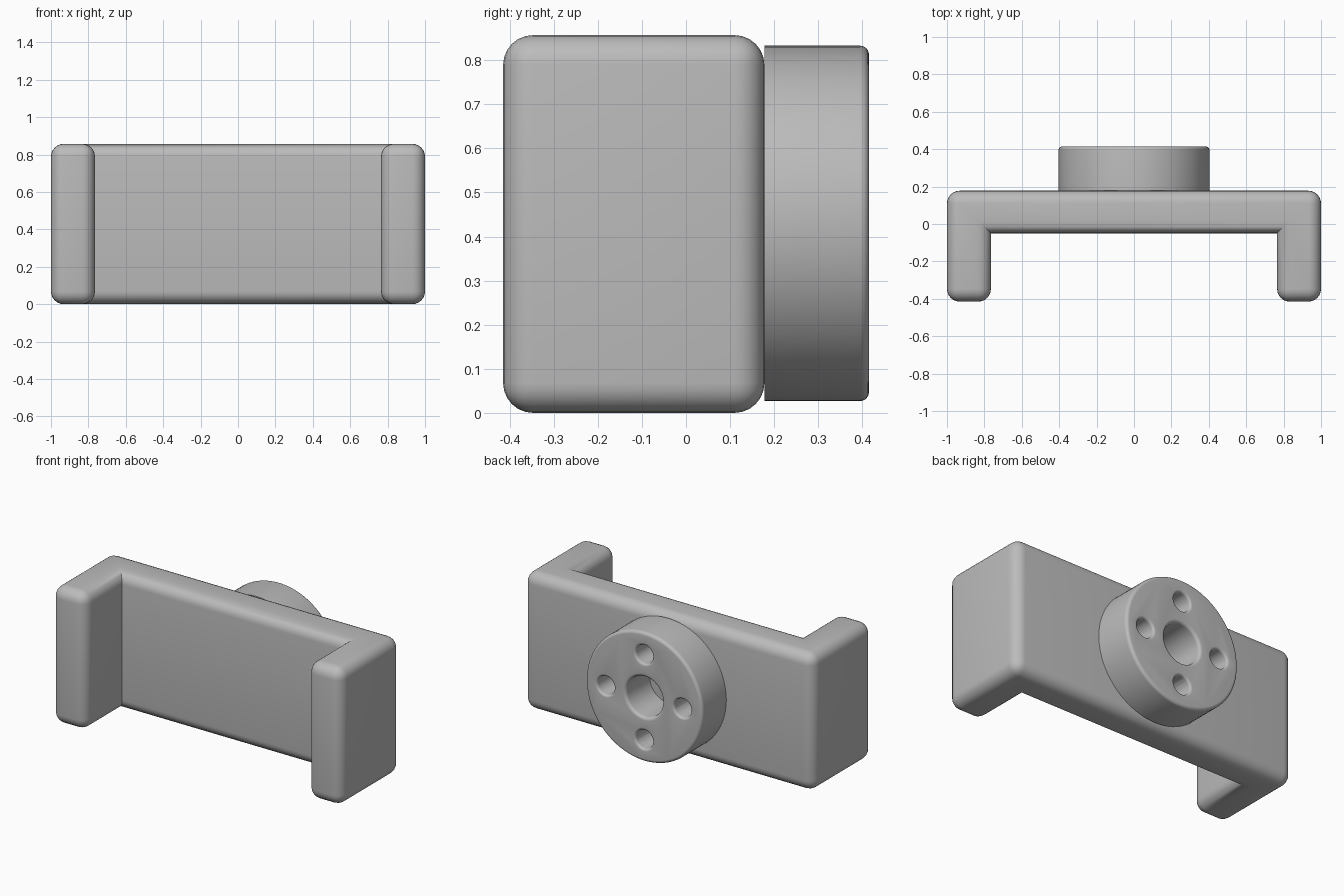
import bpy, bmesh, math
from mathutils import Vector, Matrix

cube = bpy.data.objects.get("Cube")
if cube:
    bpy.data.objects.remove(cube)

HEIGHT, BACK, MID_Z = 0.857, 0.178, 0.43

grey = bpy.data.materials.new("plain grey")
grey.use_nodes = True
grey.diffuse_color = (0.5, 0.5, 0.5, 1)
grey.node_tree.nodes["Principled BSDF"].inputs["Base Color"].default_value = (0.5, 0.5, 0.5, 1)


def add_object(name, bm):
    bmesh.ops.recalc_face_normals(bm, faces=bm.faces)
    mesh = bpy.data.meshes.new(name)
    bm.to_mesh(mesh)
    bm.free()
    mesh.materials.append(grey)
    obj = bpy.data.objects.new(name, mesh)
    bpy.context.collection.objects.link(obj)
    return obj


def smooth(obj):
    bpy.ops.object.select_all(action="DESELECT")
    obj.select_set(True)
    bpy.context.view_layer.objects.active = obj
    bpy.ops.object.shade_smooth_by_angle(angle=math.radians(35))


def arc(r, y, radius, start, end, steps=6):
    """Points of a rounded corner in the (radius, y) plane."""
    angles = [math.radians(start + (end - start) * i / steps) for i in range(steps + 1)]
    return [(r + radius * math.cos(a), y + radius * math.sin(a)) for a in angles]


def lathe(bm, profile, centre, segments):
    """Closed solid turned about a y axis through centre (x, z)."""
    rings = []
    for r, y in profile:
        turn = [2 * math.pi * i / segments for i in range(segments)]
        rings.append([bm.verts.new((centre[0] + r * math.cos(a), y, centre[1] + r * math.sin(a)))
                      for a in turn])
    for a, b in zip(rings, rings[1:]):
        for i in range(segments):
            j = (i + 1) % segments
            bm.faces.new((a[i], a[j], b[j], b[i]))
    bm.faces.new(rings[0])
    bm.faces.new(rings[-1])


# Bracket: U outline raised to full height, rounded except at the inner corners
half = [(0.765, -0.05), (0.765, -0.415), (1, -0.415), (1, BACK)]
outline = half + [(-x, y) for x, y in reversed(half)]
bm = bmesh.new()
base = bm.faces.new([bm.verts.new((x, y, 0)) for x, y in outline])
raised = bmesh.ops.extrude_face_region(bm, geom=[base])["geom"]
bmesh.ops.translate(bm, vec=Vector((0, 0, HEIGHT)),
                    verts=[v for v in raised if isinstance(v, bmesh.types.BMVert)])
bmesh.ops.recalc_face_normals(bm, faces=bm.faces)
convex = [e for e in bm.edges if e.calc_face_angle_signed() > 0.1]
bmesh.ops.bevel(bm, geom=convex, offset=0.068, segments=6, profile=0.5, affect="EDGES")
bracket = add_object("bracket", bm)
smooth(bracket)

# Round mounting hub on the back
FACE = 0.415
bm = bmesh.new()
lathe(bm, [(0.403, BACK)] + arc(0.383, FACE - 0.02, 0.02, 0, 90), (0, MID_Z), 96)
hub = add_object("mounting_hub", bm)

# Cutters: one bore and four screw holes with rounded mouths
bm = bmesh.new()


def hole(radius, lip, centre, segments):
    mouth = arc(radius + lip, FACE - lip, lip, 180, 90)
    profile = [(radius, BACK - 0.05)] + mouth + [(radius + lip, FACE + 0.05)]
    lathe(bm, profile, centre, segments)


hole(0.125, 0.02, (0, MID_Z), 64)
for i in range(4):
    a = i * math.pi / 2
    hole(0.058, 0.015, (0.265 * math.cos(a), MID_Z + 0.265 * math.sin(a)), 32)
cutter = add_object("hole_cutter", bm)
cutter.hide_render = True

cut = hub.modifiers.new("holes", "BOOLEAN")
cut.operation, cut.solver, cut.object = "DIFFERENCE", "EXACT", cutter
smooth(hub)
bpy.ops.object.modifier_apply(modifier=cut.name)
bpy.data.objects.remove(cutter)
smooth(hub)
